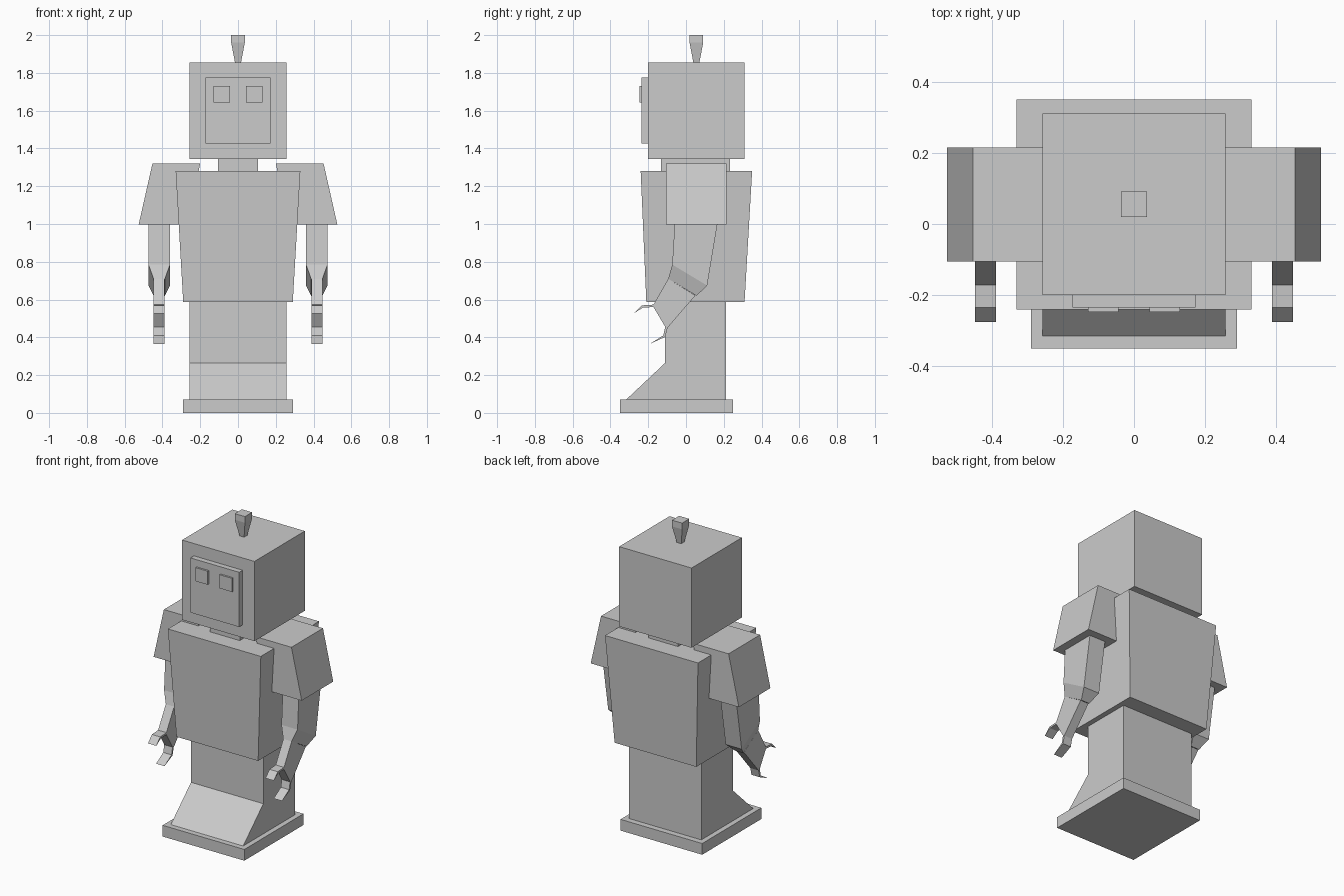
import bpy, bmesh

if "Cube" in bpy.data.objects:
    bpy.data.objects.remove(bpy.data.objects["Cube"])


def finish(name, bm, mirror=False):
    bmesh.ops.recalc_face_normals(bm, faces=bm.faces[:])
    me = bpy.data.meshes.new(name)
    bm.to_mesh(me)
    bm.free()
    ob = bpy.data.objects.new(name, me)
    bpy.context.collection.objects.link(ob)
    if mirror:
        ob.modifiers.new("mirror", 'MIRROR').use_mirror_merge = False
    return ob


def skin(name, rings, mirror=False):
    """Join matching point loops into a closed solid."""
    bm = bmesh.new()
    loops = [[bm.verts.new(p) for p in ring] for ring in rings]
    n = len(loops[0])
    for a, b in zip(loops, loops[1:]):
        for i in range(n):
            j = (i + 1) % n
            bm.faces.new((a[i], a[j], b[j], b[i]))
    bm.faces.new(loops[0])
    bm.faces.new(loops[-1])
    return finish(name, bm, mirror)


def rect(x0, x1, y0, y1, z):
    return [(x0, y0, z), (x1, y0, z), (x1, y1, z), (x0, y1, z)]


def box(name, x0, x1, y0, y1, z0, z1, mirror=False):
    return skin(name, [rect(x0, x1, y0, y1, z) for z in (z0, z1)], mirror)


def side_profile(name, pts, x0, x1, mirror=False):
    return skin(name, [[(x, y, z) for y, z in pts] for x in (x0, x1)], mirror)


def arm_ring(front, back, half, xc=0.417):
    return [(xc - half, *front), (xc + half, *front),
            (xc + half, *back), (xc - half, *back)]


# base and leg block with sloping foot
box("base", -0.29, 0.29, -0.35, 0.25, 0, 0.072)
side_profile("legs", [(-0.315, 0.072), (-0.11, 0.265), (-0.11, 0.59),
                      (0.212, 0.59), (0.212, 0.072)], -0.257, 0.257)

# tapered torso, neck, head
skin("torso", [rect(-0.29, 0.29, -0.21, 0.31, 0.587),
               rect(-0.33, 0.33, -0.24, 0.35, 1.28)])
box("neck", -0.105, 0.105, -0.132, 0.232, 1.28, 1.343)
box("head", -0.257, 0.257, -0.2, 0.311, 1.343, 1.855)

# face plate and eyes
box("face_plate", -0.173, 0.173, -0.235, -0.2, 1.425, 1.776)
box("eyes", 0.043, 0.13, -0.247, -0.235, 1.643, 1.73, True)

# antenna
skin("antenna", [rect(-r, r, 0.055 - r, 0.055 + r, z)
                 for r, z in ((0.016, 1.855), (0.036, 1.96), (0.036, 2.0))])

# shoulders: front profile swept along y
shoulder = [(0.2, 1.32), (0.453, 1.32), (0.526, 0.997), (0.27, 0.997)]
skin("shoulders", [[(x, y, z) for x, z in shoulder] for y in (-0.105, 0.215)], True)

# arms narrowing at the wrist
skin("arms", [arm_ring((-0.06, 0.997), (0.166, 0.997), 0.057),
              arm_ring((-0.073, 0.785), (0.112, 0.674), 0.057),
              arm_ring((-0.094, 0.71), (0.056, 0.62), 0.03)], True)

# hands with two-finger grippers
side_profile("grippers", [
    (-0.094, 0.71), (-0.172, 0.573), (-0.235, 0.569), (-0.275, 0.527),
    (-0.228, 0.558), (-0.172, 0.56), (-0.11, 0.456), (-0.12, 0.41),
    (-0.192, 0.365), (-0.11, 0.402), (-0.098, 0.45), (0.05, 0.622)],
    0.388, 0.447, True)
